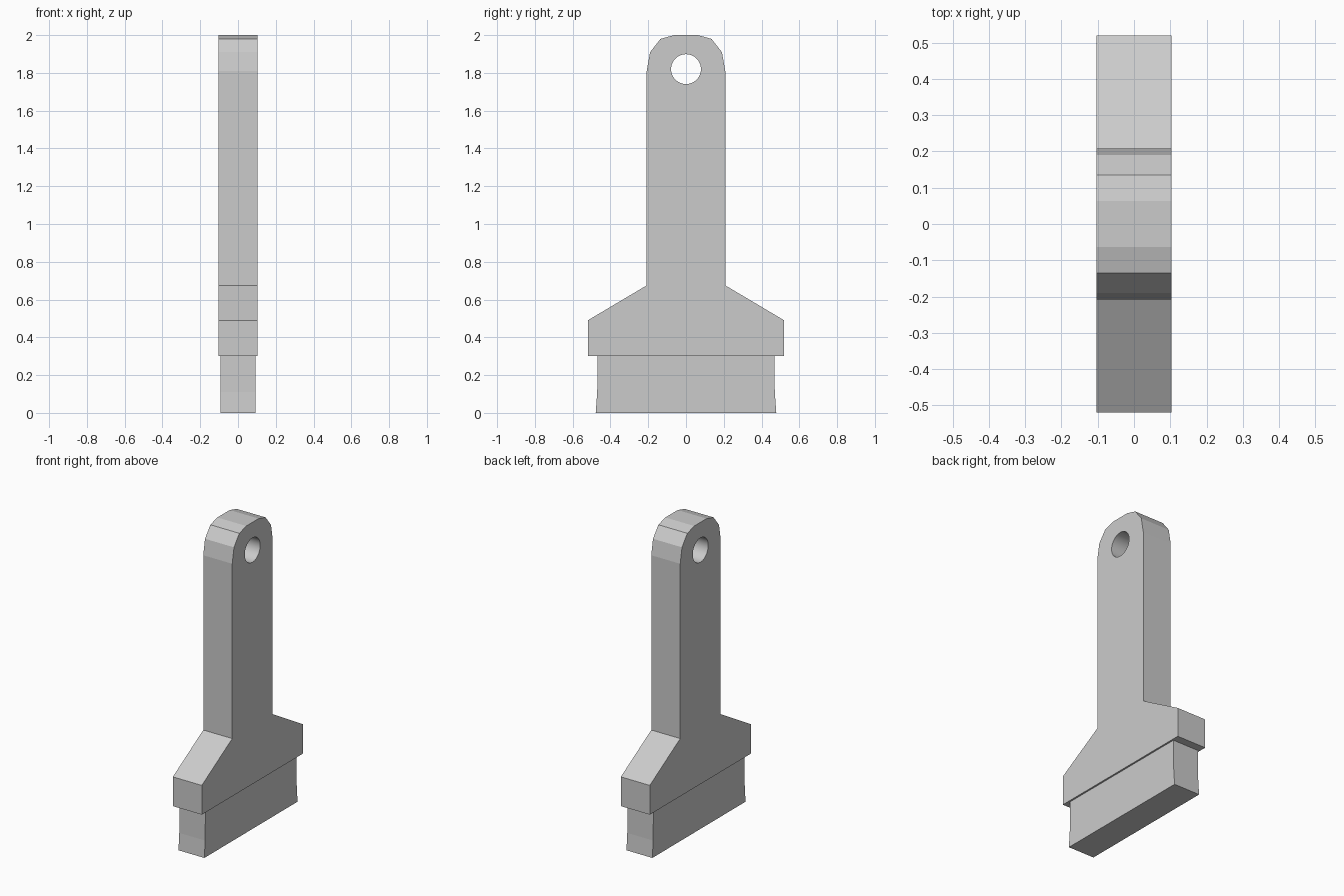
import bpy, bmesh
from math import sin, cos, pi, radians

if "Cube" in bpy.data.objects:
    bpy.data.objects.remove(bpy.data.objects["Cube"])


def mirrored(half):
    """Close a right-hand half outline with its mirror image."""
    return half + [(-y, z) for y, z in reversed(half)]


def plate(name, loops, half_thickness):
    """Extrude flat (y, z) outlines along x; inner loops become holes."""
    curve = bpy.data.curves.new(name, 'CURVE')
    curve.dimensions = '2D'
    curve.fill_mode = 'BOTH'
    curve.extrude = half_thickness
    for loop in loops:
        spline = curve.splines.new('POLY')
        spline.points.add(len(loop) - 1)
        for point, (y, z) in zip(spline.points, loop):
            point.co = (y, z, 0, 1)
        spline.use_cyclic_u = True
    obj = bpy.data.objects.new(name, curve)
    bpy.context.collection.objects.link(obj)
    obj.rotation_euler = (radians(90), 0, radians(90))
    bpy.ops.object.select_all(action='DESELECT')
    obj.select_set(True)
    bpy.context.view_layer.objects.active = obj
    bpy.ops.object.convert(target='MESH')
    obj = bpy.context.object
    # Weld the caps to the walls
    bm = bmesh.new()
    bm.from_mesh(obj.data)
    bmesh.ops.remove_doubles(bm, verts=bm.verts, dist=0.0005)
    bmesh.ops.recalc_face_normals(bm, faces=bm.faces)
    bm.to_mesh(obj.data)
    bm.free()
    # Only the finely divided hole falls under this angle
    bpy.ops.object.shade_smooth_by_angle(angle=radians(5.65))
    return obj


# Handle with wide shoulders, faceted tip and round hanging hole
handle_outline = mirrored([(0.52, 0.30), (0.52, 0.49), (0.208, 0.675), (0.208, 1.81),
                           (0.19, 1.91), (0.135, 1.98), (0.063, 2.0)])
hole = [(0.079 * cos(2 * pi * i / 64), 1.82 + 0.079 * sin(2 * pi * i / 64))
        for i in range(64)]
plate("handle", [handle_outline, hole], 0.104)

# Bristle block, flaring slightly at the tip
bristle_outline = mirrored([(0.478, 0.0), (0.47, 0.11), (0.468, 0.30)])
bristles = plate("bristles", [bristle_outline], 0.093)
bpy.ops.object.shade_flat()
